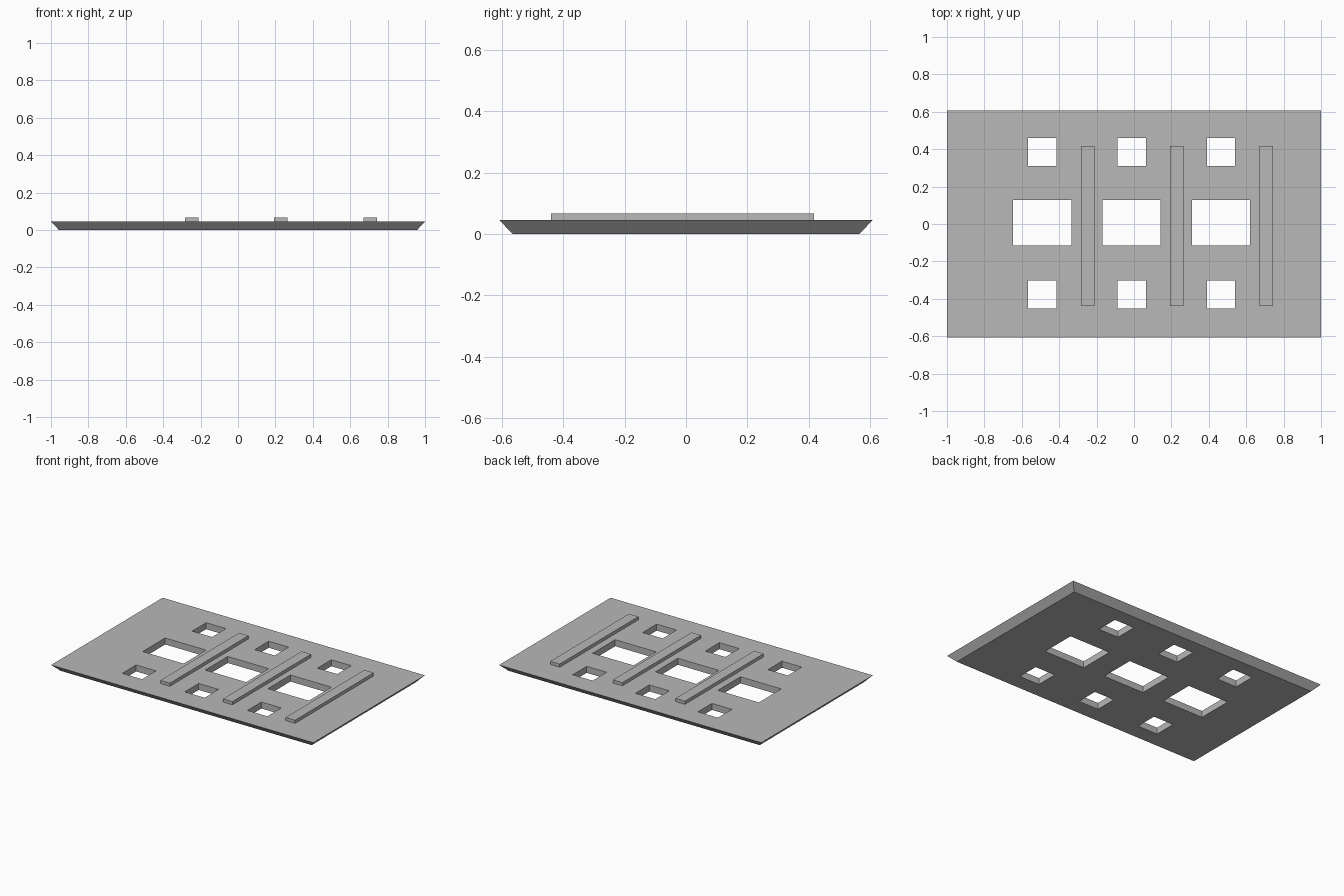
import bpy, bmesh
from mathutils import Matrix

cube = bpy.data.objects.get("Cube")
if cube:
    bpy.data.objects.remove(cube, do_unlink=True)

grey = bpy.data.materials.new("plain_grey")
grey.use_nodes = True
color = (0.48, 0.48, 0.48, 1)
grey.diffuse_color = color
grey.node_tree.nodes["Principled BSDF"].inputs["Base Color"].default_value = color


def add_box(bm, center, size):
    matrix = Matrix.Translation(center) @ Matrix.Diagonal((*size, 1))
    return bmesh.ops.create_cube(bm, size=1, matrix=matrix)["verts"]


def make_object(name, bm):
    mesh = bpy.data.meshes.new(name)
    bm.to_mesh(mesh)
    bm.free()
    mesh.materials.append(grey)
    obj = bpy.data.objects.new(name, mesh)
    bpy.context.collection.objects.link(obj)
    return obj


THICK = 0.045
HALF_X, HALF_Y = 1.0, 0.607
COLUMNS = (-0.49, -0.013, 0.465)

# Plate with edges bevelled inward towards the underside
bm = bmesh.new()
for v in add_box(bm, (0, 0, THICK / 2), (2 * HALF_X, 2 * HALF_Y, THICK)):
    if v.co.z < THICK / 2:
        v.co.x *= 1 - 0.043 / HALF_X
        v.co.y *= 1 - 0.043 / HALF_Y
plate = make_object("plate", bm)

# Three columns of openings: small, wide, small
bm = bmesh.new()
for x in COLUMNS:
    add_box(bm, (x, 0.385, 0), (0.152, 0.152, 1))
    add_box(bm, (x, 0.007, 0), (0.312, 0.245, 1))
    add_box(bm, (x, -0.377, 0), (0.152, 0.152, 1))
cutter = make_object("opening_cutter", bm)
cutter.hide_render = True

cut = plate.modifiers.new("openings", 'BOOLEAN')
cut.operation = 'DIFFERENCE'
cut.solver = 'EXACT'
cut.object = cutter
bpy.context.view_layer.objects.active = plate
bpy.ops.object.modifier_apply(modifier=cut.name)
bpy.data.objects.remove(cutter, do_unlink=True)

# Raised ribs, one to the left of each column
for i, x in enumerate(COLUMNS):
    bm = bmesh.new()
    add_box(bm, (x + 0.242, -0.011, 0.054), (0.072, 0.856, 0.026))
    make_object(f"rib_{i + 1}", bm)
